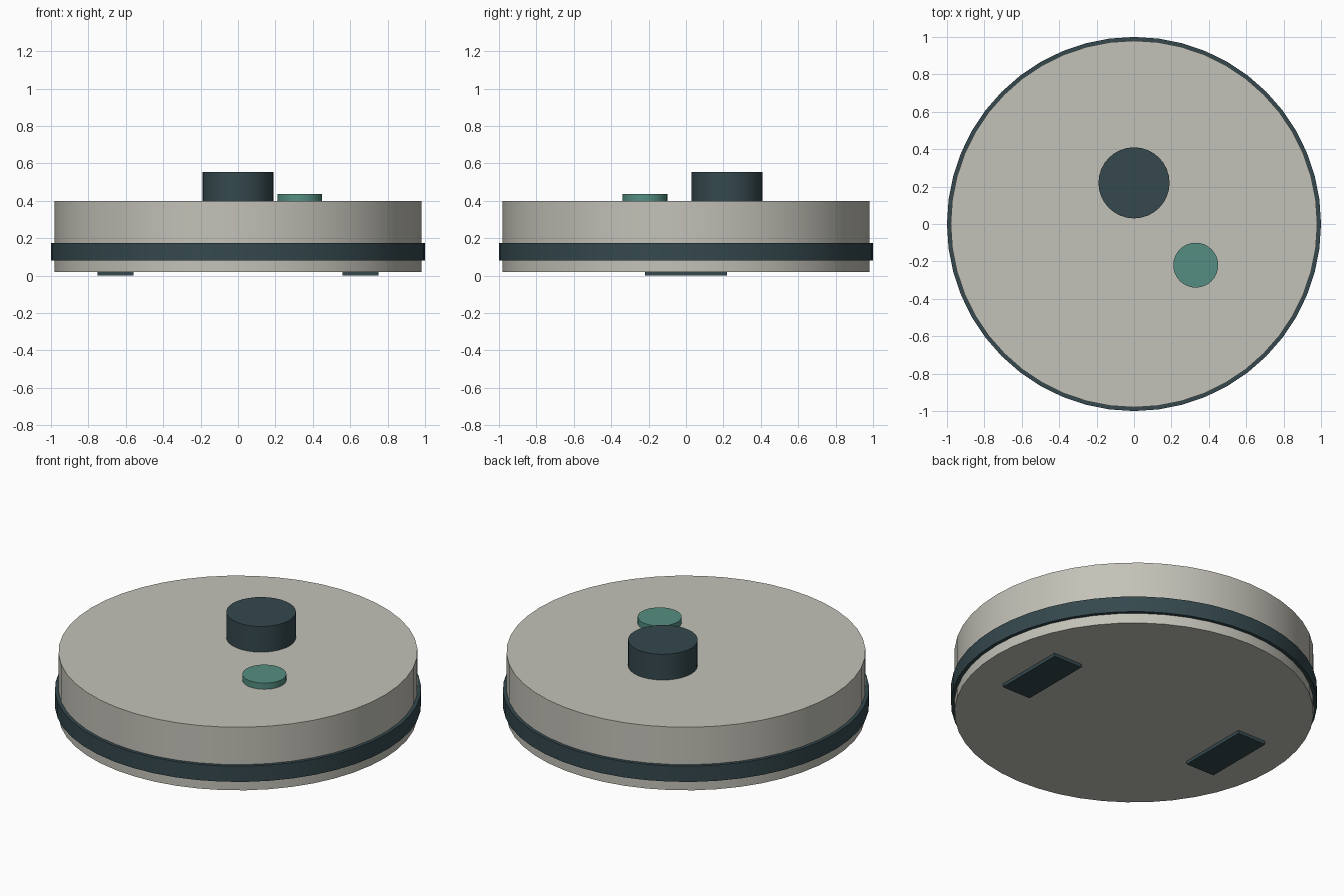
import bpy, math

if "Cube" in bpy.data.objects:
    bpy.data.objects.remove(bpy.data.objects["Cube"])


def material(name, rgb):
    m = bpy.data.materials.new(name)
    m.diffuse_color = (*rgb, 1)
    m.use_nodes = True
    m.node_tree.nodes["Principled BSDF"].inputs["Base Color"].default_value = m.diffuse_color
    return m


SHELL = material("warm_grey", (0.55, 0.54, 0.48))
DARK = material("dark_slate", (0.035, 0.065, 0.075))
TEAL = material("teal", (0.09, 0.27, 0.22))


def disc(name, x, y, radius, z0, z1, sides, mat):
    bpy.ops.mesh.primitive_cylinder_add(vertices=sides, radius=radius, depth=z1 - z0,
                                        location=(x, y, (z0 + z1) / 2))
    ob = bpy.context.object
    ob.name = name
    ob.data.materials.append(mat)
    bpy.ops.object.shade_smooth_by_angle(angle=math.radians(30))
    return ob


def box(name, loc, size, mat):
    bpy.ops.mesh.primitive_cube_add(size=1, location=loc)
    ob = bpy.context.object
    ob.name = name
    ob.scale = size
    bpy.ops.object.transform_apply(location=False, rotation=False, scale=True)
    ob.data.materials.append(mat)


# round body and the bumper band around it
disc("body", 0, 0, 0.98, 0.02, 0.40, 48, SHELL)
disc("bumper_band", 0, 0, 1.0, 0.08, 0.175, 48, DARK)

# sensor turret and power button on the top
disc("sensor_turret", 0, 0.22, 0.19, 0.40, 0.555, 32, DARK)
disc("power_button", 0.33, -0.22, 0.12, 0.40, 0.437, 32, TEAL)

# drive treads under the body
for side, sx in (("left", -1), ("right", 1)):
    box(f"{side}_tread", (sx * 0.655, 0, 0.015), (0.19, 0.44, 0.03), DARK)
